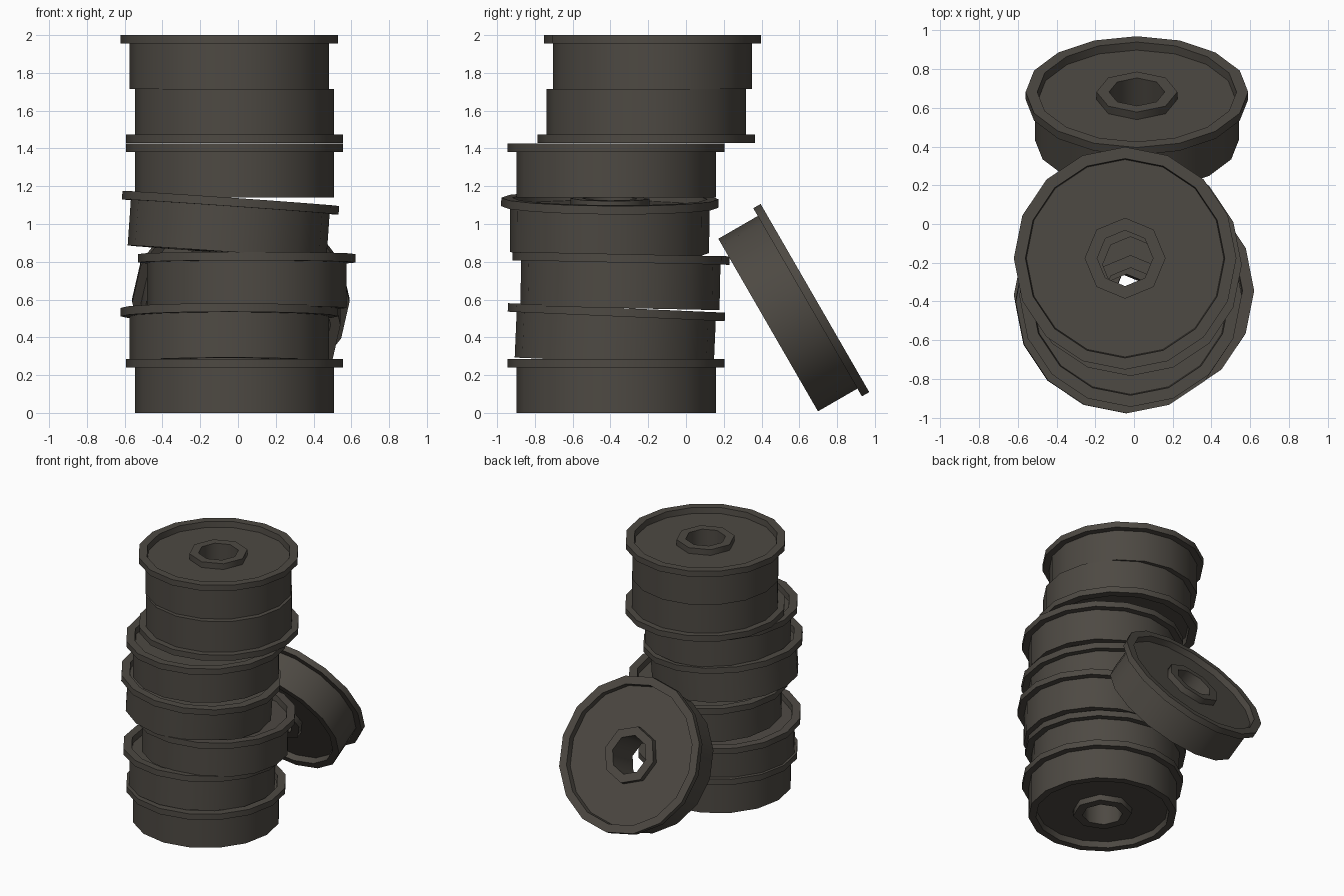
import bpy, bmesh
from math import radians, sin, cos, tau

if "Cube" in bpy.data.objects:
    bpy.data.objects.remove(bpy.data.objects["Cube"], do_unlink=True)

steel = bpy.data.materials.new("dark grey brown")
steel.use_nodes = True
colour = (0.075, 0.067, 0.056, 1)
steel.diffuse_color = colour
bsdf = steel.node_tree.nodes["Principled BSDF"]
bsdf.inputs["Base Color"].default_value = colour
bsdf.inputs["Roughness"].default_value = 0.8

H = 0.286      # wheel thickness
DISH = 0.045   # depth of the dished faces and of the flange


def lathe(bm, profile, sides):
    """Revolve a closed (radius, height) profile around z."""
    rings = []
    for i in range(sides):
        a = tau * i / sides
        rings.append([bm.verts.new((r * cos(a), r * sin(a), z)) for r, z in profile])
    n = len(profile)
    for i in range(sides):
        p, q = rings[i], rings[(i + 1) % sides]
        for j in range(n):
            k = (j + 1) % n
            bm.faces.new((p[j], q[j], q[k], p[k]))


def wheel_mesh():
    bm = bmesh.new()
    # Drum with a flange and dished discs on both faces
    lathe(bm, [(0.16, DISH), (0.467, DISH), (0.475, 0), (0.5275, 0),
               (0.5275, H - DISH), (0.575, H - DISH), (0.575, H),
               (0.515, H), (0.51, H - DISH), (0.16, H - DISH)], 16)
    # Octagonal hub with an open bore
    lathe(bm, [(0.144, 0), (0.209, 0), (0.209, H), (0.144, H)], 8)
    bmesh.ops.recalc_face_normals(bm, faces=bm.faces)
    for f in bm.faces:
        f.smooth = True
    for e in bm.edges:
        e.smooth = e.calc_face_angle() < radians(50)
    mesh = bpy.data.meshes.new("wheel")
    bm.to_mesh(mesh)
    bm.free()
    mesh.materials.append(steel)
    return mesh


# Name, base centre, tilt about x and y in degrees
wheels = [
    ("stack_wheel_1", (-0.018, -0.37, 0), (0, 0)),
    ("stack_wheel_2", (-0.046, -0.38, 0.27), (-2.5, 0)),
    ("stack_wheel_3", (0.046, -0.35, 0.555), (-1.2, 0)),
    ("stack_wheel_4", (-0.058, -0.405, 0.85), (-0.4, 4)),
    ("stack_wheel_5", (-0.018, -0.37, 1.139), (0, 0)),
    ("upturned_wheel", (-0.018, -0.21, 1.714), (180, 0)),
    ("top_wheel", (-0.046, -0.177, 1.714), (0, 0)),
    ("leaning_wheel", (0.015, 0.435, 0.465), (-60, 0)),
]
mesh = wheel_mesh()
for name, base, (rx, ry) in wheels:
    ob = bpy.data.objects.new(name, mesh)
    ob.location = base
    ob.rotation_euler = (radians(rx), radians(ry), 0)
    bpy.context.collection.objects.link(ob)
